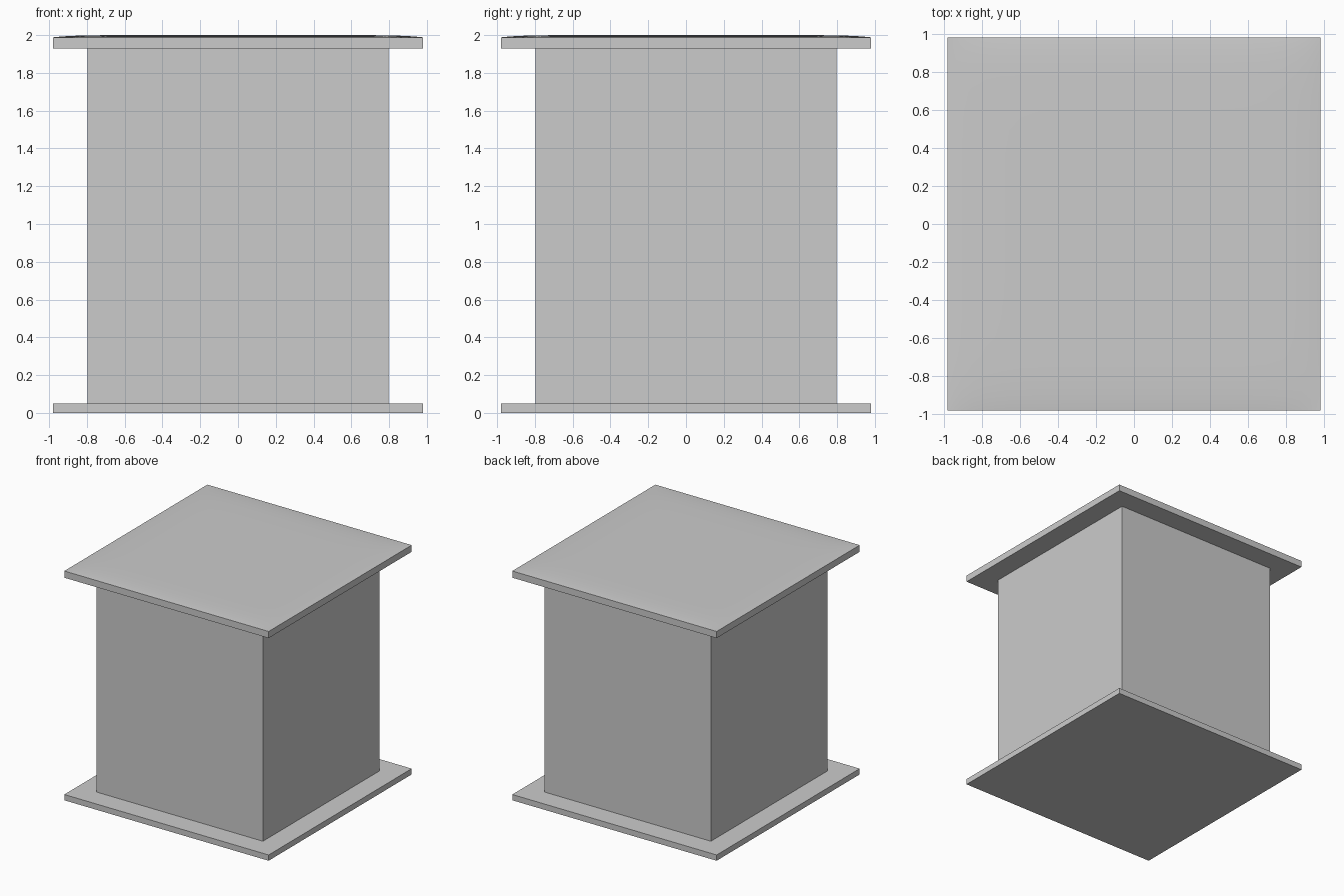
import bpy, bmesh, math

if "Cube" in bpy.data.objects:
    bpy.data.objects.remove(bpy.data.objects["Cube"])


def box(name, half, z0, z1):
    """Square block centred on the z axis."""
    bm = bmesh.new()
    bmesh.ops.create_cube(bm, size=1)
    for v in bm.verts:
        v.co = (v.co.x * 2 * half, v.co.y * 2 * half, z0 + (v.co.z + 0.5) * (z1 - z0))
    return finish(name, bm)


def finish(name, bm):
    bmesh.ops.recalc_face_normals(bm, faces=bm.faces)
    mesh = bpy.data.meshes.new(name)
    bm.to_mesh(mesh)
    bm.free()
    obj = bpy.data.objects.new(name, mesh)
    bpy.context.collection.objects.link(obj)
    return obj


# Base plate and square body
box("base_plate", 0.98, 0.0, 0.05)
box("body", 0.797, 0.05, 1.93)

# Top plate: thin slab with a very shallow pillowed upper face
HALF, RIM, CROWN = 0.98, 1.988, 0.012
bm = bmesh.new()
bmesh.ops.create_grid(bm, x_segments=24, y_segments=24, size=1)
rim_edges = [e for e in bm.edges if e.is_boundary]
skirt = bmesh.ops.extrude_edge_only(bm, edges=rim_edges)["geom"]
skirt_verts = {g for g in skirt if isinstance(g, bmesh.types.BMVert)}
for v in bm.verts:
    # pack the rows towards the edges where the crown curves most
    u, w = (math.sin(c * math.pi / 2) for c in v.co.xy)
    crown = CROWN * (1 - abs(u) ** 10) * (1 - abs(w) ** 10)
    v.co = (u * HALF, w * HALF, 1.93 if v in skirt_verts else RIM + crown)
bmesh.ops.contextual_create(bm, geom=[e for e in bm.edges if e.is_boundary])
top = finish("top_plate", bm)

bpy.context.view_layer.objects.active = top
top.select_set(True)
bpy.ops.object.shade_smooth_by_angle(angle=math.radians(30))
